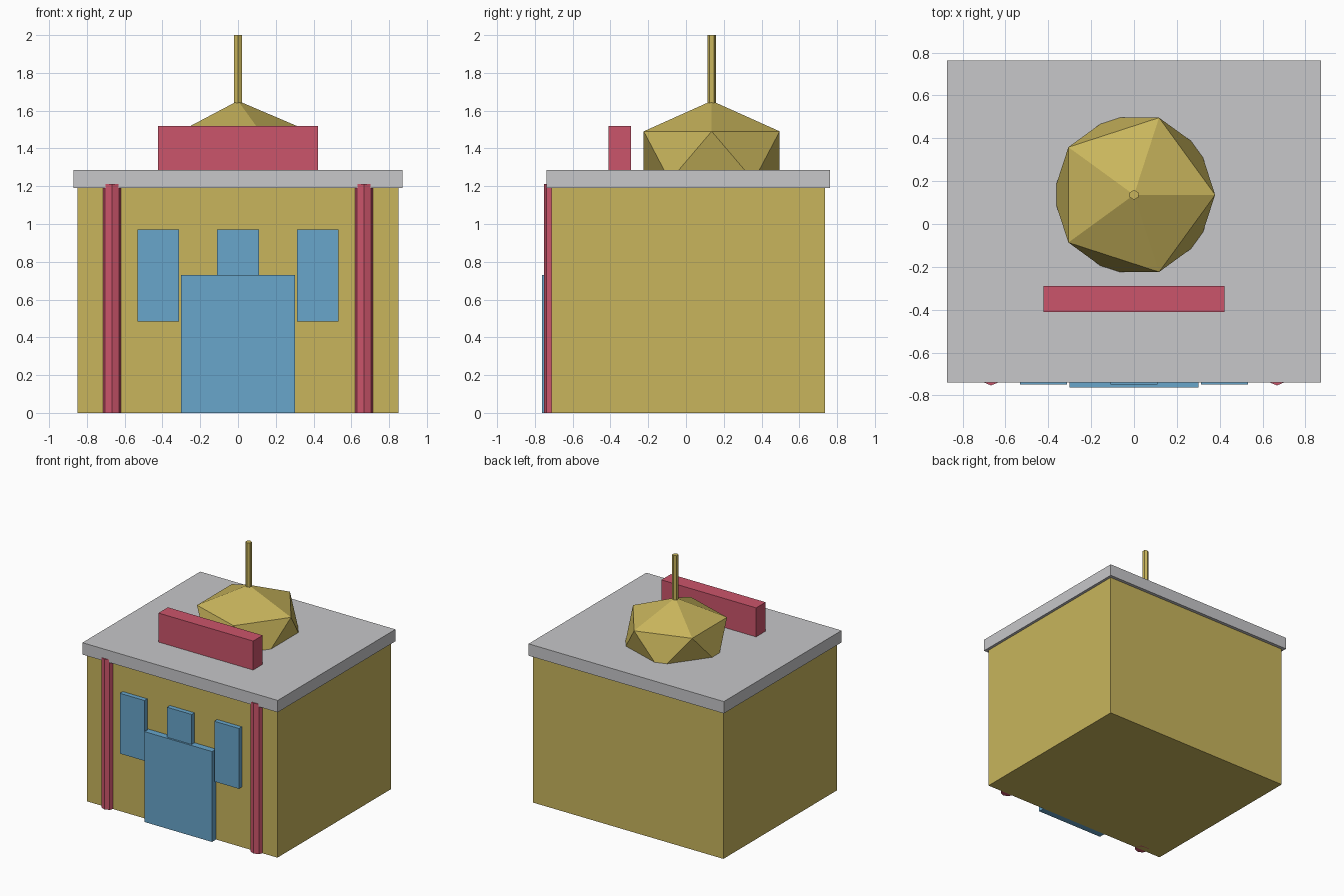
import bpy

cube = bpy.data.objects.get("Cube")
if cube:
    bpy.data.objects.remove(cube, do_unlink=True)


def material(name, rgb):
    mat = bpy.data.materials.new(name)
    mat.use_nodes = True
    mat.diffuse_color = (*rgb, 1)
    mat.node_tree.nodes["Principled BSDF"].inputs["Base Color"].default_value = (*rgb, 1)
    return mat


gold = material("gold", (0.58, 0.46, 0.107))
red = material("rose red", (0.60, 0.09, 0.147))
blue = material("sky blue", (0.138, 0.38, 0.60))
grey = material("light grey", (0.57, 0.57, 0.585))


def finish(name, mat):
    ob = bpy.context.object
    ob.name = name
    ob.data.name = name
    ob.data.materials.append(mat)
    return ob


def box(name, mat, x, y, z):
    """Box spanning the given (low, high) ranges."""
    bpy.ops.mesh.primitive_cube_add(size=1)
    ob = finish(name, mat)
    ob.location = [(a + b) / 2 for a, b in (x, y, z)]
    ob.scale = [b - a for a, b in (x, y, z)]
    return ob


def post(name, mat, sides, radius, x, y, z):
    """Upright prism with a corner facing front."""
    bpy.ops.mesh.primitive_cylinder_add(
        vertices=sides, radius=radius, depth=z[1] - z[0],
        location=(x, y, (z[0] + z[1]) / 2))
    return finish(name, mat)


# Building and roof slab
box("walls", gold, (-0.85, 0.85), (-0.711, 0.737), (0, 1.19))
box("roof_slab", grey, (-0.872, 0.872), (-0.739, 0.763), (1.19, 1.286))

# Door and windows
box("door", blue, (-0.302, 0.302), (-0.763, -0.70), (0, 0.73))
box("middle_window", blue, (-0.11, 0.11), (-0.748, -0.70), (0.485, 0.972))

# Side windows and columns
for side, s in (("left", 1), ("right", -1)):
    box(side + "_window", blue, sorted((s * 0.312, s * 0.532)),
        (-0.748, -0.70), (0.485, 0.972))
    post(side + "_column", red, 8, 0.053, s * 0.667, -0.70, (0, 1.212))

# Sign board on the roof
box("sign_board", red, (-0.423, 0.423), (-0.411, -0.29), (1.28, 1.52))

# Faceted dome and its spire
bpy.ops.mesh.primitive_ico_sphere_add(subdivisions=1, radius=1, location=(0, 0.136, 1.36))
finish("dome", gold).scale = (0.423, 0.423, 0.292)
post("spire", gold, 6, 0.023, 0, 0.136, (1.5, 2.0))
